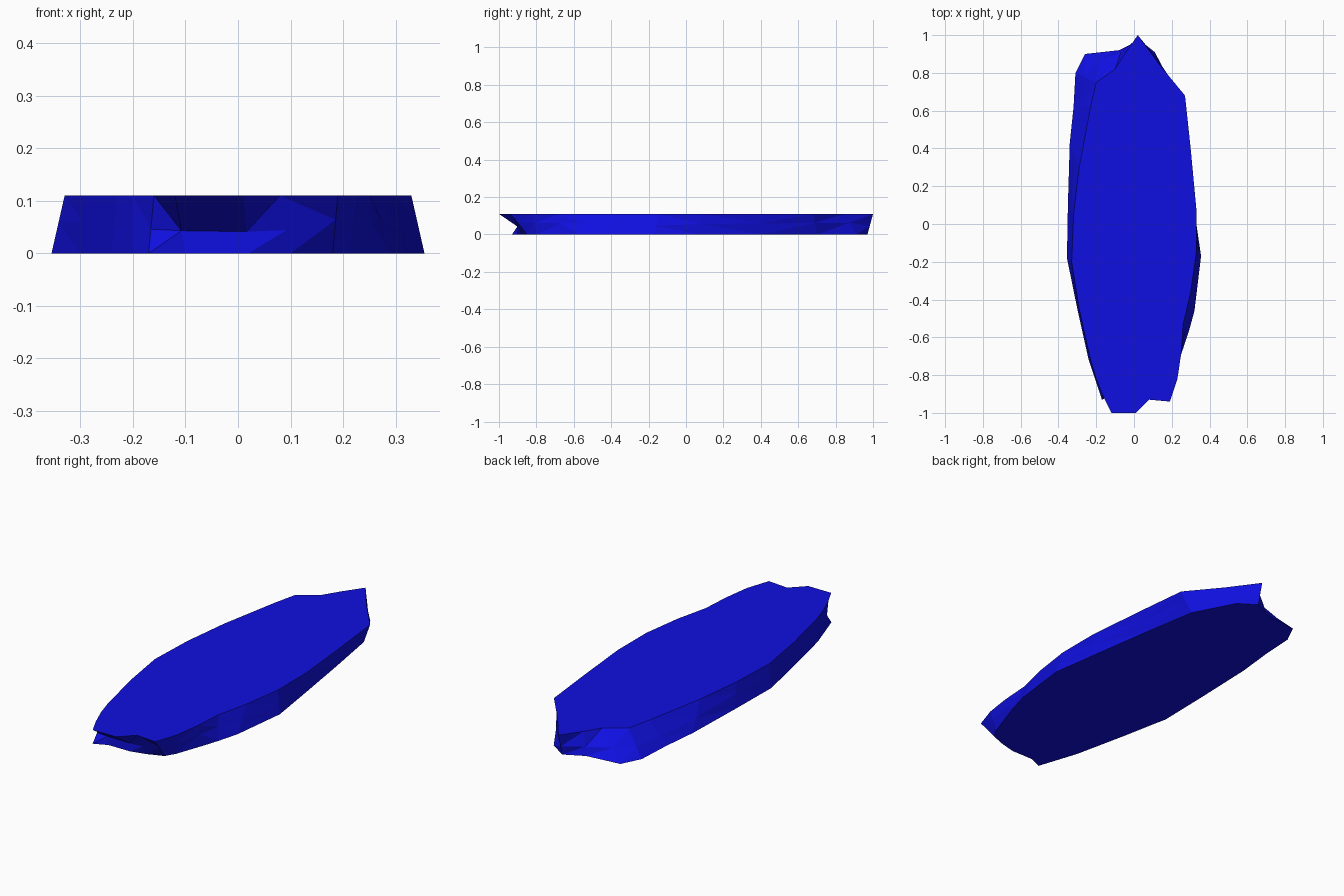
import bpy
import bmesh
import random
from mathutils import Vector

random.seed(4)

default_cube = bpy.data.objects.get("Cube")
if default_cube:
    bpy.data.objects.remove(default_cube, do_unlink=True)

HEIGHT = 0.11

# Outlines in hundredths, starting at the back tip and running round by -x
top_outline = [
    (2, 100), (-5, 90), (-10, 82), (-20, 75), (-23, 62), (-29, 30), (-32, 5),
    (-33, -20), (-29, -45), (-23, -72), (-20, -82), (-16, -92), (-12, -100),
    (1, -100), (8, -93), (19, -94), (23, -82), (25, -68), (26, -53),
    (30, -36), (33, -15), (33, 8), (30, 40), (27, 68), (13, 85)]
bottom_outline = [
    (2, 97), (-8, 92), (-26, 90), (-31, 80), (-32, 62), (-34, 43), (-35, 10),
    (-35.5, -18), (-30, -45), (-24, -72), (-20, -84), (-17, -93), (-10, -90),
    (2, -90), (10, -88), (18, -85), (21, -80), (26, -66), (29, -57),
    (32, -46), (35.5, -17), (32, 7), (27, 40), (22, 70), (11, 91)]


def ring_points(outline, z):
    return [Vector((x / 100, y / 100, z)) for x, y in outline]


def middle_point(upper, lower):
    """Rough break line between the two rims, undercut at the front."""
    blend = random.uniform(0.35, 0.6)
    point = lower.lerp(upper, blend)
    point.y = max(point.y, -0.9)
    return point


def blue_material():
    material = bpy.data.materials.new("deep blue")
    material.use_nodes = True
    colour = (0.005, 0.005, 0.75, 1.0)
    material.diffuse_color = colour
    shader = next(node for node in material.node_tree.nodes
                  if node.type == "BSDF_PRINCIPLED")
    shader.inputs["Base Color"].default_value = colour
    return material


# Rims of the slab and the uneven line between them
upper_points = ring_points(top_outline, HEIGHT)
lower_points = ring_points(bottom_outline, 0)
middle_points = [middle_point(u, l) for u, l in zip(upper_points, lower_points)]

bm = bmesh.new()
rings = [[bm.verts.new(point) for point in points]
         for points in (lower_points, middle_points, upper_points)]

# Flat top and bottom
bm.faces.new(rings[0])
bm.faces.new(rings[-1])

# Chipped side wall, split into flat triangles
walls = []
count = len(top_outline)
for low, high in zip(rings, rings[1:]):
    for i in range(count):
        j = (i + 1) % count
        walls.append(bm.faces.new((low[i], low[j], high[j], high[i])))
bmesh.ops.triangulate(bm, faces=walls)
bmesh.ops.recalc_face_normals(bm, faces=bm.faces)

mesh = bpy.data.meshes.new("stone_slab")
bm.to_mesh(mesh)
bm.free()
mesh.materials.append(blue_material())
slab = bpy.data.objects.new("stone_slab", mesh)
bpy.context.collection.objects.link(slab)
